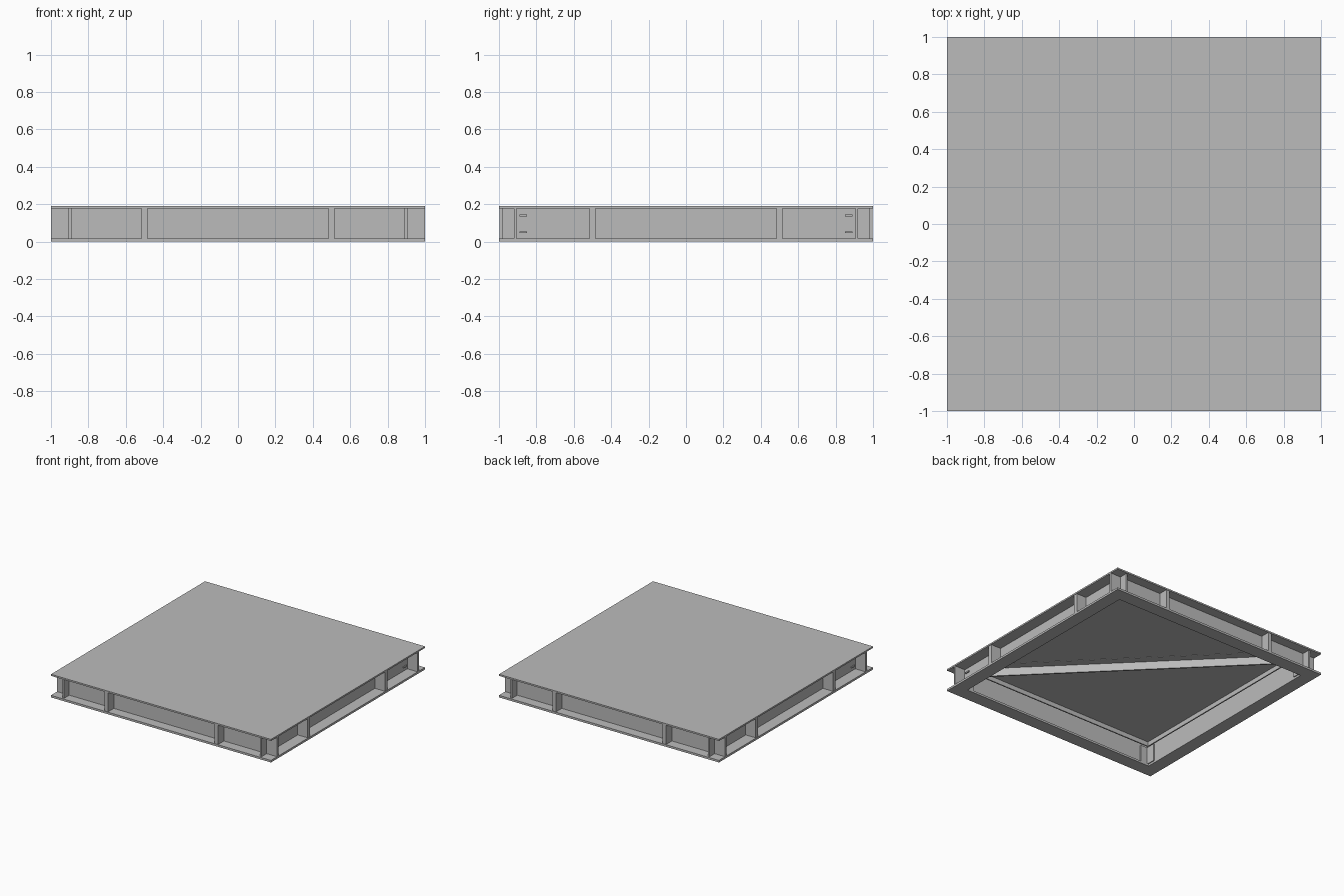
import bpy
import bmesh
from math import radians
from mathutils import Matrix, Vector

cube = bpy.data.objects.get("Cube")
if cube:
    bpy.data.objects.remove(cube, do_unlink=True)

steel = bpy.data.materials.new("grey steel")
steel.use_nodes = True
GREY = (0.5, 0.5, 0.5, 1)
steel.diffuse_color = GREY
steel.node_tree.nodes["Principled BSDF"].inputs["Base Color"].default_value = GREY

# Key heights and offsets
TOP, DECK_Z, FLANGE_Z = 0.19, 0.177, 0.017
WEB_X, WEB_Y, INNER, LIP = 0.8975, 0.9125, 0.89, 0.85


def box(name, x, y, z, turn=0):
    """Box spanning the ranges x, y and z, turned about the vertical axis."""
    bm = bmesh.new()
    bmesh.ops.create_cube(bm, size=1)
    for v in bm.verts:
        v.co = Vector([r[0] + (c + 0.5) * (r[1] - r[0]) for c, r in zip(v.co, (x, y, z))])
    bm.transform(Matrix.Rotation(radians(turn), 4, "Z"))
    bmesh.ops.recalc_face_normals(bm, faces=bm.faces)
    mesh = bpy.data.meshes.new(name)
    bm.to_mesh(mesh)
    bm.free()
    mesh.materials.append(steel)
    ob = bpy.data.objects.new(name, mesh)
    bpy.context.collection.objects.link(ob)
    return ob


def span(a, b, sign):
    return (a, b) if sign > 0 else (-b, -a)


# Deck
box("deck_plate", (-1, 1), (-1, 1), (DECK_Z, TOP))

body = (FLANGE_Z, DECK_Z)
lip_z = (0.14, DECK_Z)
for s, end, side in ((-1, "front", "right"), (1, "back", "left")):
    # Bottom flanges
    box(end + "_flange", (-1, 1), span(INNER, 1, s), (0, FLANGE_Z))
    box(side + "_flange", span(INNER, 1, s), (-INNER, INNER), (0, FLANGE_Z))
    # Webs: the end webs run through, the side webs butt against them
    box(end + "_web", (-1, 1), span(WEB_Y - 0.0075, WEB_Y + 0.0075, s), body)
    box(side + "_web", span(WEB_X - 0.0075, WEB_X + 0.0075, s), (-0.905, 0.905), body)
    # Hanging lip under the deck
    box(end + "_lip", (-LIP, LIP), span(LIP, LIP + 0.01, s), lip_z)
    box(side + "_lip", span(LIP, LIP + 0.01, s), (-LIP, LIP), lip_z)

    for t in (-1, 1):
        # Thick stiffeners along each beam and thin ones at the corners
        mid = span(0.485, 0.517, t)
        box(end + "_stiffener", mid, span(0.915, 0.996, s), body)
        box(side + "_stiffener", span(0.9, 0.996, s), mid, body)
        box(end + "_corner_stiffener", span(0.89, 0.905, t), span(0.915, 0.985, s), body)
        # Angle cleats inside the corners
        cleat_z = (FLANGE_Z, 0.16)
        box("cleat_end", span(0.82, 0.89, t), span(0.897, 0.906, s), cleat_z)
        box("cleat_side", span(0.882, 0.891, t), span(0.82, 0.897, s), cleat_z)
        # Small fixing tabs on the side webs
        for z in (0.05, 0.14):
            box("fixing_tab", span(0.9, 0.915, s), span(0.85, 0.89, t), (z - 0.005, z + 0.005))

# Diagonal angle bar under the deck
box("diagonal_blade", (-1.19, 1.19), (-0.006, 0.006), (0.11, DECK_Z), -45)
box("diagonal_leg", (-1.15, 1.15), (0.006, 0.07), (DECK_Z - 0.002, DECK_Z), -45)
